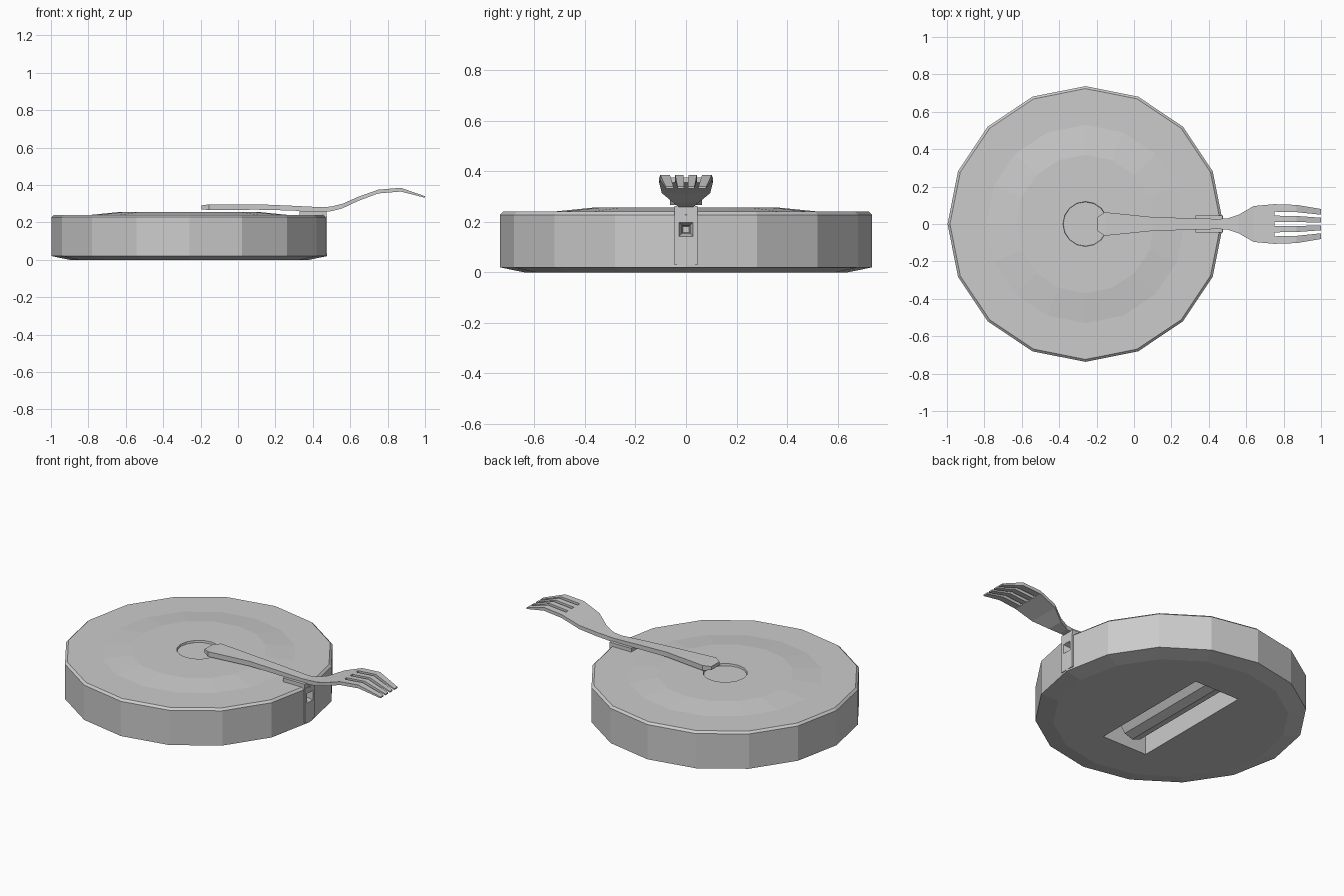
import bpy, bmesh, math
from mathutils import Matrix

if "Cube" in bpy.data.objects:
    bpy.data.objects.remove(bpy.data.objects["Cube"])

CX = -0.26          # disc centre
SIDES = 16


def finish(name, bm):
    bmesh.ops.recalc_face_normals(bm, faces=bm.faces)
    me = bpy.data.meshes.new(name)
    bm.to_mesh(me)
    bm.free()
    ob = bpy.data.objects.new(name, me)
    bpy.context.collection.objects.link(ob)
    return ob


def loft(bm, rings):
    """Skin a list of point rings and cap both ends."""
    vs = [[bm.verts.new(p) for p in r] for r in rings]
    n = len(vs[0])
    for a, b in zip(vs, vs[1:]):
        for i in range(n):
            j = (i + 1) % n
            bm.faces.new((a[i], a[j], b[j], b[i]))
    bm.faces.new(vs[0])
    bm.faces.new(vs[-1])


def box(name, x, y, z):
    """Box from (min, max) pairs."""
    bm = bmesh.new()
    loft(bm, [[(x[0], y[0], h), (x[1], y[0], h), (x[1], y[1], h), (x[0], y[1], h)] for h in z])
    return finish(name, bm)


def cut(ob, cutter):
    cutter.hide_render = True
    m = ob.modifiers.new("cut", "BOOLEAN")
    m.operation = "DIFFERENCE"
    m.solver = "EXACT"
    m.object = cutter
    bpy.context.view_layer.objects.active = ob
    bpy.ops.object.modifier_apply(modifier=m.name)
    bpy.data.objects.remove(cutter)


# Round body: 16-sided lathe with a raised centre and a shallow dial recess
profile = [(0.64, 0), (0.737, 0.02), (0.737, 0.228), (0.724, 0.24), (0.53, 0.24),
           (0.37, 0.256), (0.12, 0.256), (0.118, 0.244)]
bm = bmesh.new()
loft(bm, [[(CX + r * math.cos(2 * math.pi * i / SIDES), r * math.sin(2 * math.pi * i / SIDES), z)
           for i in range(SIDES)] for r, z in profile])
body = finish("round_body", bm)

# Battery slot underneath
cut(body, box("slot_cutter", (CX - 0.15, CX + 0.15), (-0.39, 0.39), (-0.1, 0.17)))
bm = bmesh.new()
bmesh.ops.create_cone(bm, cap_ends=True, segments=10, radius1=0.09, radius2=0.09, depth=0.71,
                      matrix=Matrix.Translation((CX, 0.03, 0.1)) @ Matrix.Rotation(math.pi / 2, 4, "X"))
finish("battery", bm)

# Edge plate with square socket, and the rest that carries the fork
plate = box("edge_plate", (0.40, 0.476), (-0.045, 0.045), (0.03, 0.235))
for part in (body, plate):
    bm = bmesh.new()
    loft(bm, [[(x, -s, 0.17 - s), (x, s, 0.17 - s), (x, s, 0.17 + s), (x, -s, 0.17 + s)]
              for x, s in ((0.36, 0.012), (0.44, 0.016), (0.5, 0.036))])
    cut(part, finish("socket_cutter", bm))
box("fork_rest", (0.33, 0.474), (-0.046, 0.046), (0.225, 0.262))


# Fork: stations are (x, bottom z, top z, half width)
def section(st, lo=-1, hi=1):
    x, b, t, w = st
    return [(x, lo * w, b), (x, hi * w, b), (x, hi * w, t), (x, lo * w, t)]


handle = [(-0.195, 0.27, 0.291, 0.038), (-0.155, 0.266, 0.296, 0.063), (0.1, 0.268, 0.297, 0.037),
          (0.27, 0.264, 0.29, 0.032), (0.45, 0.256, 0.281, 0.027), (0.5, 0.26, 0.285, 0.03),
          (0.56, 0.276, 0.3, 0.05), (0.64, 0.314, 0.336, 0.096), (0.75, 0.355, 0.375, 0.106)]
tines = [handle[-1], (0.87, 0.365, 0.385, 0.102), (1.0, 0.332, 0.34, 0.08)]
bm = bmesh.new()
loft(bm, [section(s) for s in handle])
for lo, hi in ((-1, -0.62), (-0.42, -0.1), (0.1, 0.42), (0.62, 1)):
    loft(bm, [section(s, lo, hi) for s in tines])
finish("fork", bm)
